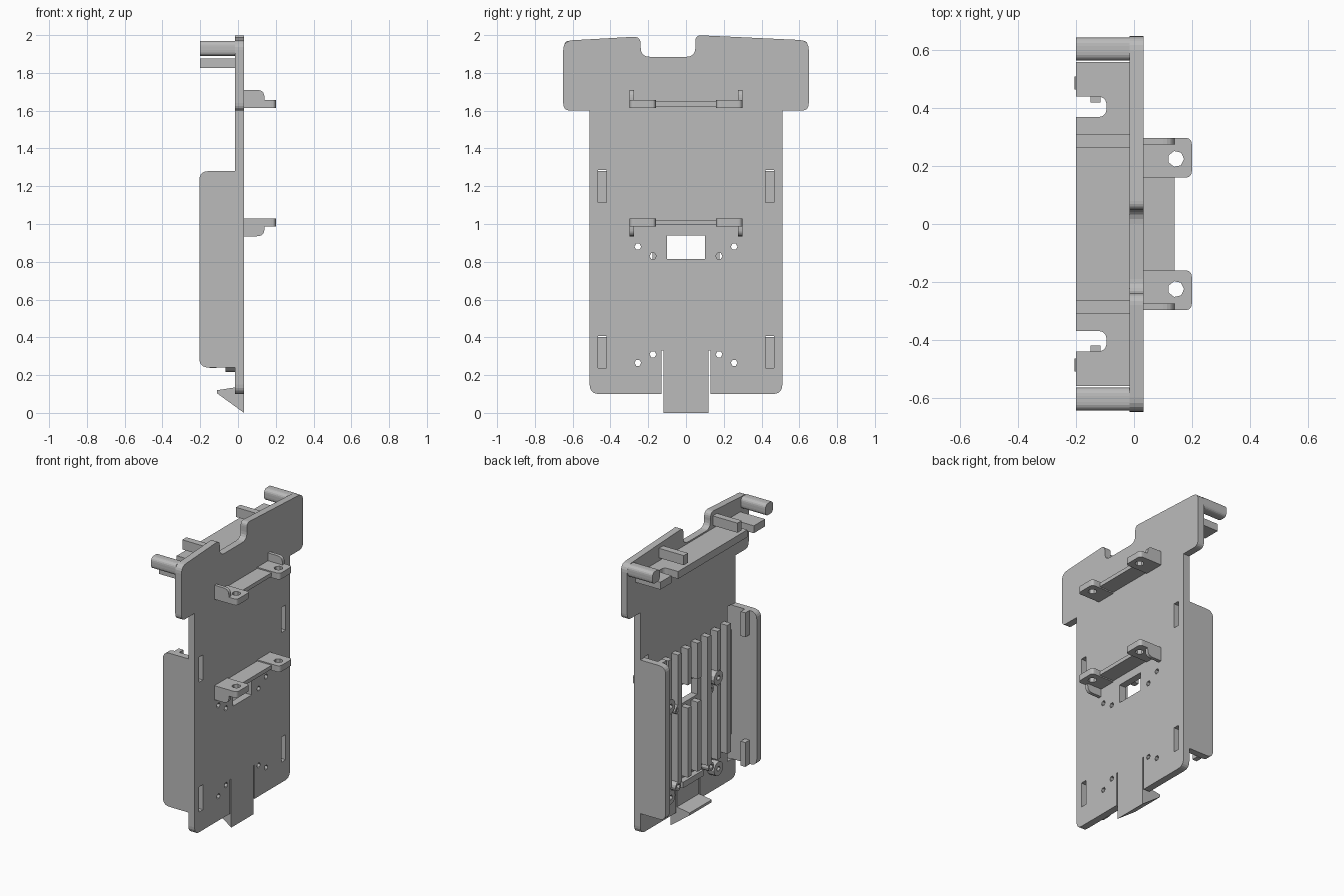
import bpy, bmesh, math
from mathutils import Vector

cube = bpy.data.objects.get("Cube")
if cube:
    bpy.data.objects.remove(cube, do_unlink=True)

grey = bpy.data.materials.new("plain grey")
grey.use_nodes = True
colour = (0.5, 0.5, 0.5, 1)
grey.diffuse_color = colour
grey.node_tree.nodes["Principled BSDF"].inputs["Base Color"].default_value = colour

BACK, FRONT = -0.015, 0.032   # the two faces of the main plate
PLACE = {"x": lambda a, b, c: (c, a, b),
         "y": lambda a, b, c: (a, c, b),
         "z": lambda a, b, c: (a, b, c)}


def rounded(corners, steps=5):
    """Outline from (a, b[, radius]) corners, with rounded corners."""
    out = []
    for i, corner in enumerate(corners):
        p = Vector(corner[:2])
        r = corner[2] if len(corner) > 2 else 0
        if not r:
            out.append(p)
            continue
        before = Vector(corners[i - 1][:2]) - p
        after = Vector(corners[(i + 1) % len(corners)][:2]) - p
        a, b = p + before.normalized() * r, p + after.normalized() * r
        for k in range(steps + 1):
            t = k / steps
            out.append(a * (1 - t) ** 2 + p * 2 * t * (1 - t) + b * t * t)
    return out


def box(a0, a1, b0, b1, r=0):
    return rounded([(a0, b0, r), (a1, b0, r), (a1, b1, r), (a0, b1, r)])


def disc(a, b, r, sides=12):
    return [Vector((a + r * math.cos(math.tau * k / sides),
                    b + r * math.sin(math.tau * k / sides))) for k in range(sides)]


def slab(name, loops, axis, lo, hi):
    """Filled outline (first loop) with holes, extruded along an axis."""
    curve = bpy.data.curves.new(name, "CURVE")
    curve.dimensions = "2D"
    curve.fill_mode = "BOTH"
    curve.extrude = (hi - lo) / 2
    for loop in loops:
        spline = curve.splines.new("POLY")
        spline.points.add(len(loop) - 1)
        for point, p in zip(spline.points, loop):
            point.co = (p.x, p.y, 0, 1)
        spline.use_cyclic_u = True
    temp = bpy.data.objects.new(name + "_outline", curve)
    mesh = bpy.data.meshes.new_from_object(temp)
    bpy.data.objects.remove(temp)
    bpy.data.curves.remove(curve)
    bm = bmesh.new()
    bm.from_mesh(mesh)
    for v in bm.verts:
        v.co = PLACE[axis](v.co.x, v.co.y, v.co.z + (lo + hi) / 2)
    bmesh.ops.remove_doubles(bm, verts=bm.verts, dist=0.0001)
    bmesh.ops.recalc_face_normals(bm, faces=bm.faces)
    for f in bm.faces:
        f.smooth = False
    bm.to_mesh(mesh)
    bm.free()
    mesh.name = name
    mesh.materials.clear()
    mesh.materials.append(grey)
    obj = bpy.data.objects.new(name, mesh)
    bpy.context.collection.objects.link(obj)
    return obj


def span(side, near, far):
    """Range of y on one side, in ascending order."""
    return sorted((side * near, side * far))


# main plate with wide notched head, window, slots, screw holes and latch slits
outline = rounded([
    (0.51, 0.1, 0.05), (0.13, 0.1), (0.13, 0.33), (0.118, 0.33), (0.118, 0.13),
    (-0.118, 0.13), (-0.118, 0.33), (-0.13, 0.33), (-0.13, 0.1), (-0.51, 0.1, 0.05),
    (-0.51, 1.6), (-0.65, 1.6, 0.04), (-0.65, 1.97, 0.05), (-0.24, 1.993, 0.04),
    (-0.24, 1.885, 0.05), (0.05, 1.885, 0.05), (0.05, 2.0, 0.03),
    (0.65, 1.972, 0.05), (0.65, 1.6, 0.04), (0.51, 1.6)])
holes = [box(-0.1, 0.1, 0.815, 0.94)]
screws = [(0.255, 0.265), (0.175, 0.31), (0.255, 0.88), (0.175, 0.83)]
for s in (-1, 1):
    holes += [disc(s * y, z, 0.018, 6) for y, z in screws]
    holes += [box(*span(s, 0.42, 0.465), z, z + 0.17) for z in (0.237, 1.115)]
slab("main_plate", [outline] + holes, "x", BACK, FRONT)

# spring latch hook and its stiffening bar
slab("latch_hook", [rounded([(FRONT, 0), (FRONT, 0.135), (BACK, 0.135),
                             (-0.11, 0.12), (-0.11, 0.103)])], "y", -0.118, 0.118)
slab("latch_bar", [box(-0.055, BACK, 0.27, 0.31)], "y", -0.11, 0.11)

# side walls with snap tabs
for s, side in ((-1, "right"), (1, "left")):
    wall = rounded([(BACK, 0.24), (BACK, 1.28), (-0.205, 1.28, 0.05), (-0.205, 0.24, 0.05)])
    slab(side + "_wall", [wall], "y", *span(s, 0.465, 0.51))
    for z, level in ((0.237, "lower"), (1.115, "upper")):
        tab = box(-0.15, -0.115, z, z + 0.165)
        slab(f"{side}_{level}_snap_tab", [tab], "y", *span(s, 0.42, 0.466))

    # screw bosses on the back of the plate
    for i, (y, z) in enumerate(screws):
        r = 0.048 if y > 0.2 else 0.03
        slab(f"{side}_boss_{i}", [disc(s * y, z, r), disc(s * y, z, 0.018, 6)],
             "x", -0.065, BACK)

    # arms and corner posts standing above the shelf
    y0, y1 = span(s, 0.265, 0.31)
    slab(side + "_arm", [box(y0, y1, 1.895, 1.96)], "x", -0.2, BACK)
    y0, y1 = span(s, 0.565, 0.645)
    slab(side + "_corner_post", [box(y0, y1, 1.89, 1.97, 0.03)], "x", -0.2, BACK)

# cooling slats, the middle ones broken by the window
for i in range(8):
    y = (i - 3.5) * 0.105
    parts = [(0.33, 0.8), (0.955, 1.2)] if abs(y) < 0.12 else [(0.33, 1.2)]
    if abs(y) > 0.2 and abs(y) < 0.3:
        parts = [(0.33, 0.83), (0.93, 1.2)]
    for k, (z0, z1) in enumerate(parts):
        slab(f"slat_{i}_{k}", [box(y - 0.02, y + 0.02, z0, z1)], "x", -0.065, BACK)

# shelf under the head notch, slotted near each end
shelf = [(BACK, -0.56), (BACK, 0.56), (-0.2, 0.56)]
for s in (1, -1):
    ys = (0.44, 0.37) if s > 0 else (-0.37, -0.44)
    shelf += [(-0.2, ys[0]), (-0.095, ys[0], 0.03), (-0.095, ys[1], 0.03), (-0.2, ys[1])]
shelf += [(-0.2, -0.56)]
slab("shelf", [rounded(shelf)], "z", 1.825, 1.875)

# two mounting brackets on the face, the lower one flipped
for name, z, flip in (("upper", 1.615, 1), ("lower", 1.03, -1)):
    z0, z1 = sorted((z, z + flip * 0.042))
    slab(name + "_bracket_bar", [box(FRONT, 0.14, -0.17, 0.17)], "z",
         z0 + 0.008, z1 - 0.008)
    for s, side in ((-1, "right"), (1, "left")):
        y0, y1 = span(s, 0.16, 0.298)
        ear = rounded([(FRONT, y0), (0.2, y0, 0.025), (0.2, y1, 0.025), (FRONT, y1)])
        slab(f"{name}_{side}_bracket_ear", [ear, disc(0.145, s * 0.225, 0.028, 7)],
             "z", z0, z1)
        fin = rounded([(FRONT, z + flip * 0.03), (FRONT, z + flip * 0.095),
                       (0.14, z + flip * 0.095, 0.04), (0.14, z + flip * 0.03)])
        slab(f"{name}_{side}_bracket_fin", [fin], "y", *span(s, 0.275, 0.298))
